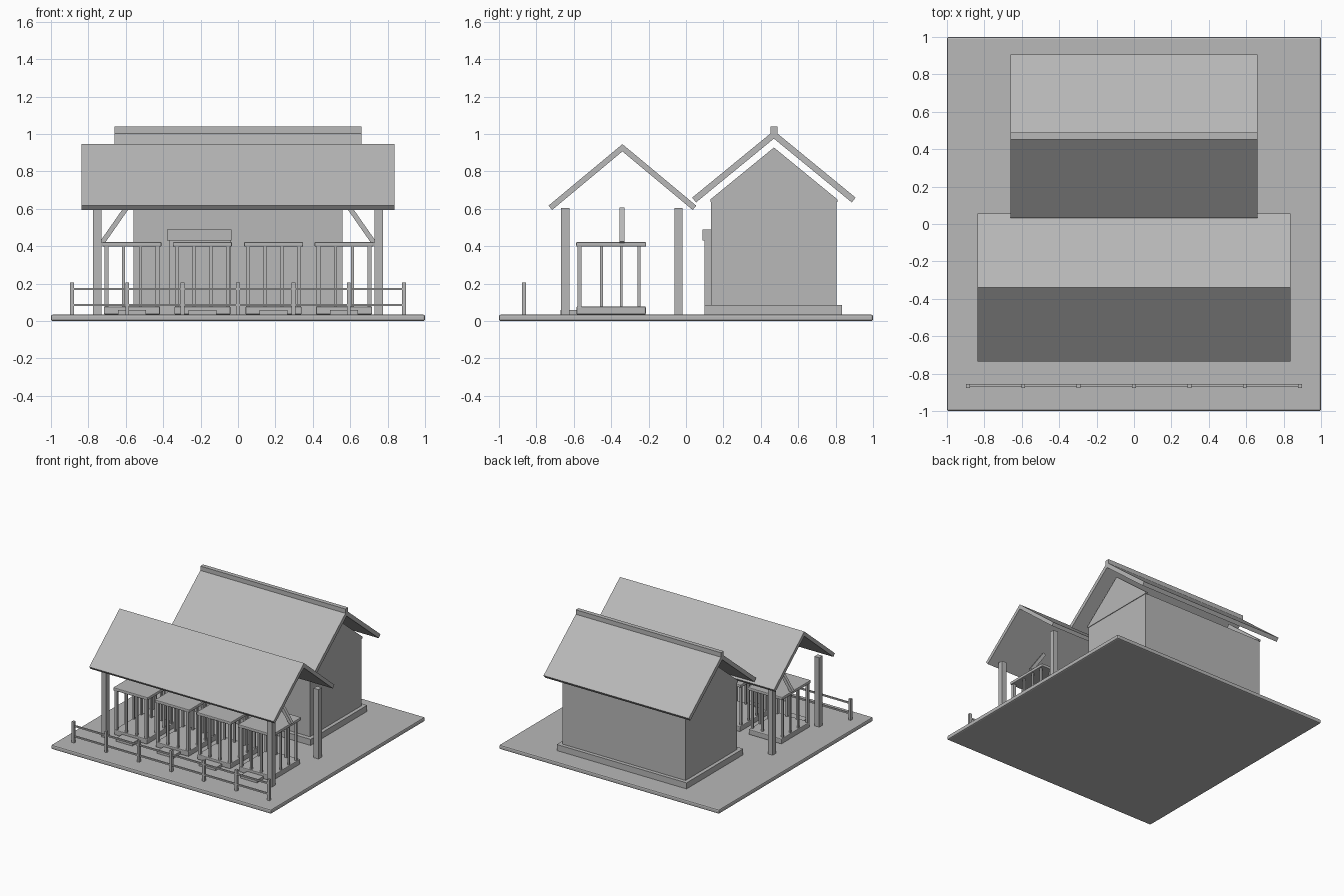
import bpy, math
from mathutils import Vector

if "Cube" in bpy.data.objects:
    bpy.data.objects.remove(bpy.data.objects["Cube"])

mat = bpy.data.materials.new("plain grey")
mat.diffuse_color = (0.48, 0.48, 0.48, 1)
mat.use_nodes = True
mat.node_tree.nodes["Principled BSDF"].inputs["Base Color"].default_value = mat.diffuse_color


def mesh_object(name, verts, faces):
    me = bpy.data.meshes.new(name)
    me.from_pydata(verts, [], faces)
    me.materials.append(mat)
    ob = bpy.data.objects.new(name, me)
    bpy.context.collection.objects.link(ob)
    return ob


def prism(name, profile, x0, x1):
    """Extrude a counter-clockwise (y, z) profile along x."""
    n = len(profile)
    verts = [(x, y, z) for x in (x0, x1) for y, z in profile]
    faces = [tuple(reversed(range(n))), tuple(range(n, 2 * n))]
    faces += [(i, (i + 1) % n, (i + 1) % n + n, i + n) for i in range(n)]
    return mesh_object(name, verts, faces)


def box(name, x0, x1, y0, y1, z0, z1, bevel=0):
    ob = prism(name, [(y0, z0), (y1, z0), (y1, z1), (y0, z1)], x0, x1)
    if bevel:
        m = ob.modifiers.new("bevel", 'BEVEL')
        m.width = bevel
        m.segments = 2
    return ob


def post(name, x, y, z0, z1, w):
    return box(name, x - w / 2, x + w / 2, y - w / 2, y + w / 2, z0, z1)


def roof(name, yc, half, z_eave, z_ridge, t, x0, x1):
    """Two sloping slabs meeting at a ridge."""
    a = math.atan2(z_ridge - z_eave, half)
    dy, dz, drop = t * math.sin(a), t * math.cos(a), t / math.cos(a)
    for s, side in ((-1, "front"), (1, "back")):
        p = [(yc + s * half, z_eave), (yc + s * (half - dy), z_eave - dz),
             (yc, z_ridge - drop), (yc, z_ridge)]
        if s > 0:
            p.reverse()
        prism(f"{name}_{side}", p, x0, x1)


# Ground slab
box("ground_slab", -1, 1, -1, 1, 0, 0.035, 0.01)

# House
box("house_plinth", -0.59, 0.59, 0.1, 0.835, 0.035, 0.085)
box("house_walls", -0.56, 0.56, 0.135, 0.805, 0.085, 0.64)
for s, side in ((-1, "left"), (1, "right")):
    xs = sorted((s * 0.54, s * 0.565))
    prism(f"gable_{side}", [(0.13, 0.637), (0.81, 0.637), (0.81, 0.65), (0.47, 0.928), (0.13, 0.65)], *xs)
roof("house_roof", 0.47, 0.437, 0.66, 1.018, 0.033, -0.66, 0.66)
box("ridge_cap", -0.66, 0.66, 0.453, 0.488, 0.99, 1.04)
box("door", -0.37, -0.04, 0.1, 0.14, 0.04, 0.43)
box("door_header", -0.38, -0.035, 0.088, 0.14, 0.43, 0.49)

# Shelter
roof("shelter_roof", -0.34, 0.395, 0.617, 0.946, 0.03, -0.838, 0.838)
for s, side in ((-1, "left"), (1, "right")):
    post(f"front_post_{side}", s * 0.753, -0.645, 0.035, 0.605, 0.044)
    post(f"back_post_{side}", s * 0.753, -0.04, 0.035, 0.605, 0.044)
    lo, hi = Vector((s * 0.727, 0, 0.418)), Vector((s * 0.6, 0, 0.6))
    d = (hi - lo).normalized()
    n = Vector((-d.z, 0, d.x)) * 0.013
    if s < 0:
        n = -n
    pts = [lo + n, lo - n, hi - n, hi + n]
    v = [(p.x, y, p.z) for y in (-0.355, -0.33) for p in pts]
    f = [(0, 1, 2, 3), (7, 6, 5, 4), (0, 4, 5, 1), (1, 5, 6, 2), (2, 6, 7, 3), (3, 7, 4, 0)]
    if s > 0:
        f = [tuple(reversed(q)) for q in f]
    mesh_object(f"brace_{side}", v, f)

# Four barred pens
for i, x in enumerate((-0.567, -0.19, 0.19, 0.567)):
    box(f"pen_{i}_base", x - 0.15, x + 0.15, -0.585, -0.215, 0.035, 0.078, 0.006)
    box(f"pen_{i}_top", x - 0.158, x + 0.158, -0.587, -0.213, 0.398, 0.423, 0.006)
    for y in (-0.57, -0.25):
        for dx in (-0.137, -0.046, 0.046, 0.137):
            w = 0.022 if y < -0.5 and abs(dx) > 0.1 else 0.016
            post(f"pen_{i}_bar", x + dx, y, 0.07, 0.405, w)
    for y in (-0.452, -0.346):
        for dx in (-0.137, 0.137):
            post(f"pen_{i}_side_bar", x + dx, y, 0.07, 0.405, 0.014)
    box(f"pen_{i}_step", x - 0.075, x + 0.075, -0.67, -0.58, 0.035, 0.058)

# Fence
for i in range(7):
    post("fence_post", -0.888 + i * 0.296, -0.865, 0.035, 0.207, 0.021)
for z in (0.086, 0.171):
    box("fence_rail", -0.888, 0.888, -0.871, -0.859, z - 0.006, z + 0.006)
